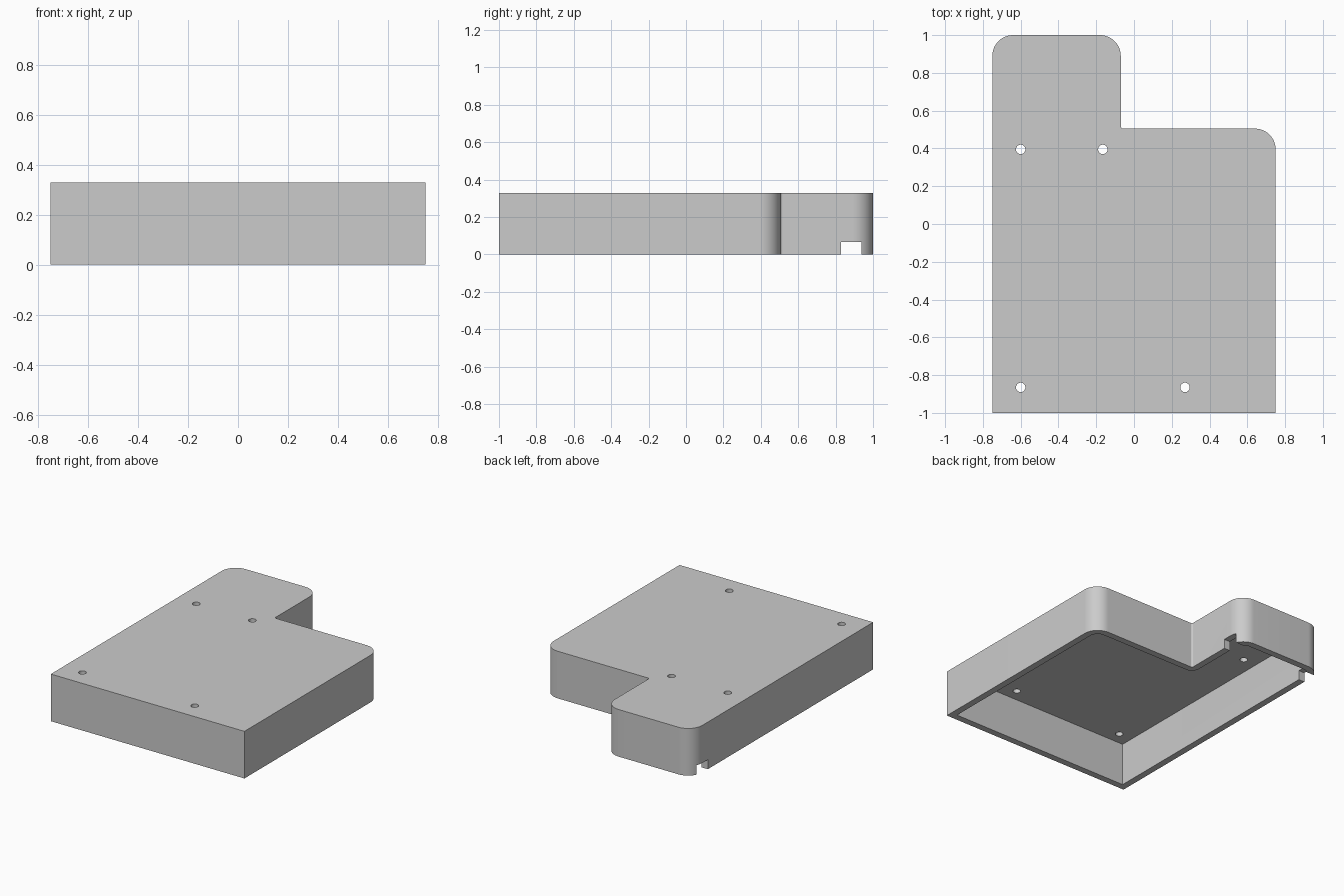
import bpy, bmesh, math
from mathutils import Vector

cube = bpy.data.objects.get("Cube")
if cube:
    bpy.data.objects.remove(cube, do_unlink=True)

HEIGHT, WALL, ROOF = 0.33, 0.047, 0.028
RADIUS, FILLET = 0.11, 0.012


def outline(inset):
    """L-shaped plan with rounded corners, moved inwards by inset."""
    i = inset
    corners = [
        (-0.75 + i, -1 + i, 0), (0.75 - i, -1 + i, 0),
        (0.75 - i, 0.505 - i, RADIUS - i), (-0.07 - i, 0.505 - i, FILLET + i),
        (-0.07 - i, 1 - i, RADIUS - i), (-0.75 + i, 1 - i, RADIUS - i),
    ]
    points = []
    for k, (x, y, r) in enumerate(corners):
        here = Vector((x, y))
        if r == 0:
            points.append(here)
            continue
        to_prev = (Vector(corners[k - 1][:2]) - here).normalized()
        to_next = (Vector(corners[(k + 1) % len(corners)][:2]) - here).normalized()
        centre = here + (to_prev + to_next) * r
        for s in range(17):
            a = s / 16 * math.pi / 2
            points.append(centre - to_next * r * math.cos(a) - to_prev * r * math.sin(a))
    return points


def prism(name, points, z0, z1):
    bm = bmesh.new()
    face = bm.faces.new([bm.verts.new((p[0], p[1], z0)) for p in points])
    top = bmesh.ops.extrude_face_region(bm, geom=[face])["geom"]
    bmesh.ops.translate(bm, vec=(0, 0, z1 - z0),
                        verts=[v for v in top if isinstance(v, bmesh.types.BMVert)])
    bmesh.ops.recalc_face_normals(bm, faces=bm.faces)
    mesh = bpy.data.meshes.new(name)
    bm.to_mesh(mesh)
    bm.free()
    obj = bpy.data.objects.new(name, mesh)
    bpy.context.collection.objects.link(obj)
    return obj


def cut(target, cutter):
    cutter.hide_render = True
    mod = target.modifiers.new("cut", 'BOOLEAN')
    mod.operation, mod.solver, mod.object = 'DIFFERENCE', 'EXACT', cutter
    bpy.context.view_layer.objects.active = target
    bpy.ops.object.modifier_apply(modifier=mod.name)
    bpy.data.objects.remove(cutter, do_unlink=True)


# Shell, open underneath
cover = prism("enclosure_cover", outline(0), 0, HEIGHT)
cut(cover, prism("cavity_cutter", outline(WALL), -0.1, HEIGHT - ROOF))

# Screw holes through the roof
for x, y in [(-0.6, 0.395), (-0.165, 0.395), (-0.6, -0.865), (0.27, -0.865)]:
    ring = [(x + 0.025 * math.cos(a), y + 0.025 * math.sin(a))
            for a in (2 * math.pi * k / 32 for k in range(32))]
    cut(cover, prism("hole_cutter", ring, 0.2, 0.5))

# Cable notch across both side walls of the rear tab
notch = [(-0.9, 0.83), (0.1, 0.83), (0.1, 0.937), (-0.9, 0.937)]
cut(cover, prism("notch_cutter", notch, -0.1, 0.067))

# Plain grey finish
grey = bpy.data.materials.new("grey_plastic")
grey.use_nodes = True
colour = (0.6, 0.6, 0.6, 1)
grey.diffuse_color = colour
grey.node_tree.nodes["Principled BSDF"].inputs["Base Color"].default_value = colour
cover.data.materials.clear()
cover.data.materials.append(grey)

bpy.ops.object.select_all(action='DESELECT')
cover.select_set(True)
bpy.context.view_layer.objects.active = cover
bpy.ops.object.shade_smooth_by_angle(angle=math.radians(30))
